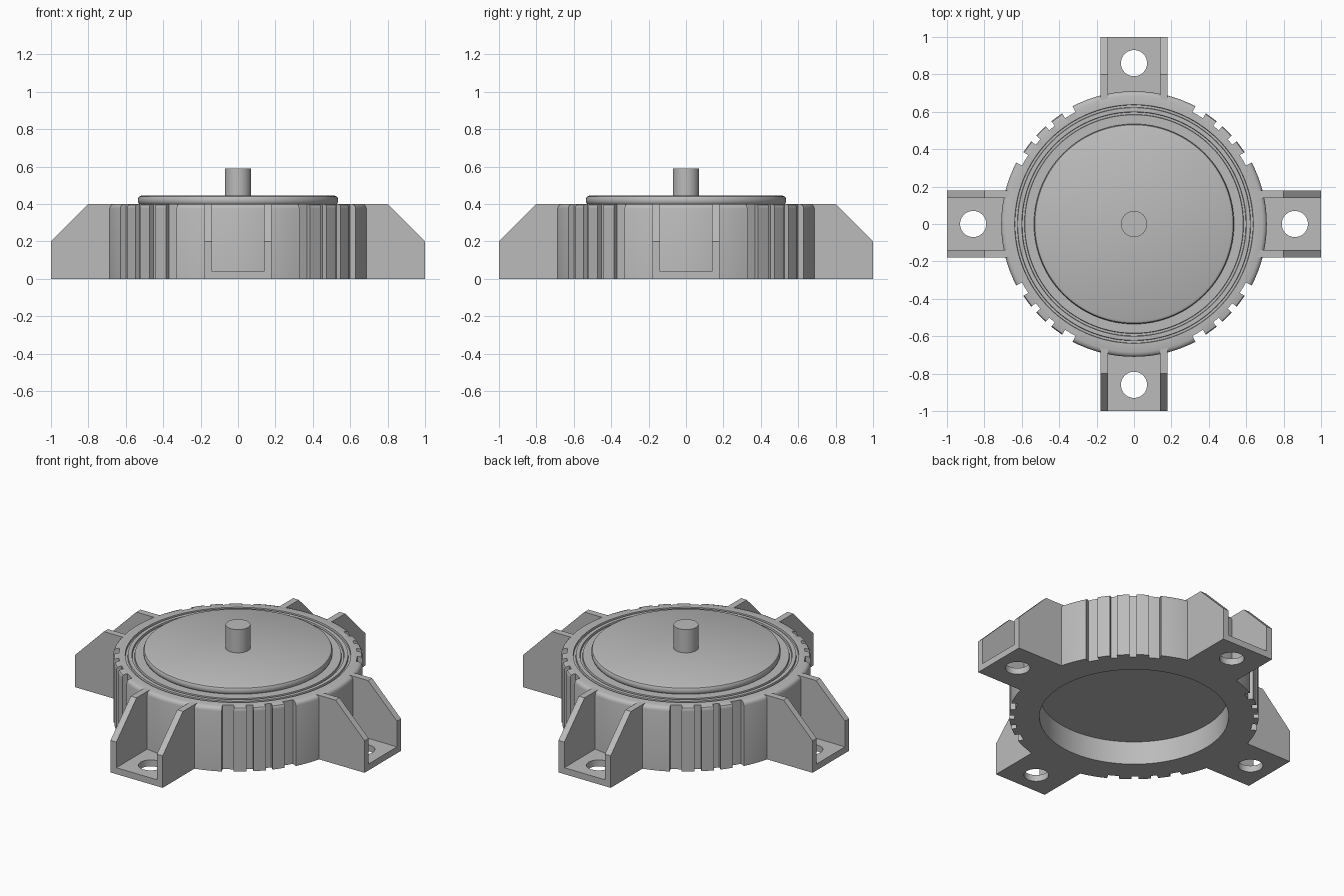
import bpy, bmesh, math
from mathutils import Matrix

cube = bpy.data.objects.get("Cube")
if cube:
    bpy.data.objects.remove(cube, do_unlink=True)

gray = bpy.data.materials.new("plain_gray")
gray.use_nodes = True
COLOUR = (0.5, 0.5, 0.5, 1)
gray.diffuse_color = COLOUR
gray.node_tree.nodes["Principled BSDF"].inputs["Base Color"].default_value = COLOUR


def finish(bm, name, smooth=True):
    bmesh.ops.remove_doubles(bm, verts=bm.verts, dist=0.0001)
    bmesh.ops.recalc_face_normals(bm, faces=bm.faces)
    mesh = bpy.data.meshes.new(name)
    bm.to_mesh(mesh)
    bm.free()
    mesh.materials.append(gray)
    obj = bpy.data.objects.new(name, mesh)
    bpy.context.collection.objects.link(obj)
    if smooth:
        bpy.ops.object.select_all(action="DESELECT")
        obj.select_set(True)
        bpy.context.view_layer.objects.active = obj
        bpy.ops.object.shade_smooth_by_angle(angle=math.radians(35))
    return obj


def lathe(name, profile, columns):
    """Revolve (radius, z) points; each column is (angle, radius limit)."""
    bm = bmesh.new()
    rings = []
    for r, z in profile:
        rings.append([bm.verts.new((min(r, lim) * math.cos(a),
                                    min(r, lim) * math.sin(a), z))
                      for a, lim in columns])
    n = len(columns)
    for low, high in zip(rings, rings[1:]):
        for i in range(n):
            j = (i + 1) % n
            bm.faces.new((low[i], low[j], high[j], high[i]))
    bm.faces.new(rings[0])
    bm.faces.new(rings[-1])
    return finish(bm, name)


def circle(n):
    return [(math.tau * i / n, 9) for i in range(n)]


# Outline of the housing: smooth arcs at the legs, ribbed grips between them
OUTER, RIB, RECESS = 0.71, 0.705, 0.675
spans = [-0.21, -0.145, -0.075, -0.035, 0.035, 0.075, 0.145, 0.21]
angles = [math.asin(t / 0.70) for t in spans]
outline = []
for quarter in range(4):
    base = quarter * math.pi / 2
    half = math.pi / 4 + angles[0]
    outline += [(base - half + 2 * half * i / 18, OUTER) for i in range(19)]
    mid = base + math.pi / 4
    for k, (a, b) in enumerate(zip(angles, angles[1:])):
        radius = RIB if k % 2 else RECESS
        outline += [(mid + a + (b - a) * f, radius) for f in (0, 0.5, 1)]

# Housing with a bore below, a rounded rim and two ring grooves on top
housing_profile = [(0.535, 0.145), (0.535, 0), (0.72, 0), (0.72, 0.375),
                   (0.707, 0.387), (0.70, 0.395), (0.685, 0.4)]
for ring in (0.63, 0.592):
    housing_profile += [(ring + 0.008, 0.4), (ring + 0.006, 0.388),
                        (ring - 0.006, 0.388), (ring - 0.008, 0.4)]
housing_profile.append((0.5, 0.4))
lathe("housing", housing_profile, outline)

# Raised lid with a rounded edge
lathe("lid", [(0.52, 0.395), (0.53, 0.402), (0.535, 0.412), (0.535, 0.428),
              (0.53, 0.439), (0.518, 0.445)], circle(96))

# Shaft
lathe("shaft", [(0.07, 0.44), (0.07, 0.59)], circle(40))


def prism(bm, loops, shift):
    """Fill the closed loops (inner loops become holes) and extrude them."""
    edges = []
    for loop in loops:
        verts = [bm.verts.new(p) for p in loop]
        edges += [bm.edges.new((v, verts[i - 1])) for i, v in enumerate(verts)]
    filled = bmesh.ops.triangle_fill(bm, edges=edges, use_beauty=True)
    faces = [g for g in filled["geom"] if isinstance(g, bmesh.types.BMFace)]
    out = bmesh.ops.extrude_face_region(bm, geom=faces, use_keep_orig=True)
    moved = [g for g in out["geom"] if isinstance(g, bmesh.types.BMVert)]
    bmesh.ops.translate(bm, verts=moved, vec=shift)


# Mounting legs: a drilled floor between two sloped side walls
for i, side in enumerate(("left", "back", "right", "front")):
    bm = bmesh.new()
    rim = [(0.68, -0.14, 0), (1, -0.14, 0), (1, 0.14, 0), (0.68, 0.14, 0)]
    hole = [(0.86 + 0.07 * math.cos(a), 0.07 * math.sin(a), 0)
            for a, _ in circle(40)]
    prism(bm, [rim, hole], (0, 0, 0.04))
    for y in (-0.18, 0.14):
        wall = [(0.66, 0), (1, 0), (1, 0.2), (0.8, 0.4), (0.66, 0.4)]
        prism(bm, [[(x, y, z) for x, z in wall]], (0, 0.04, 0))
    bm.transform(Matrix.Rotation(i * math.pi / 2, 4, "Z"))
    finish(bm, side + "_mounting_leg")
